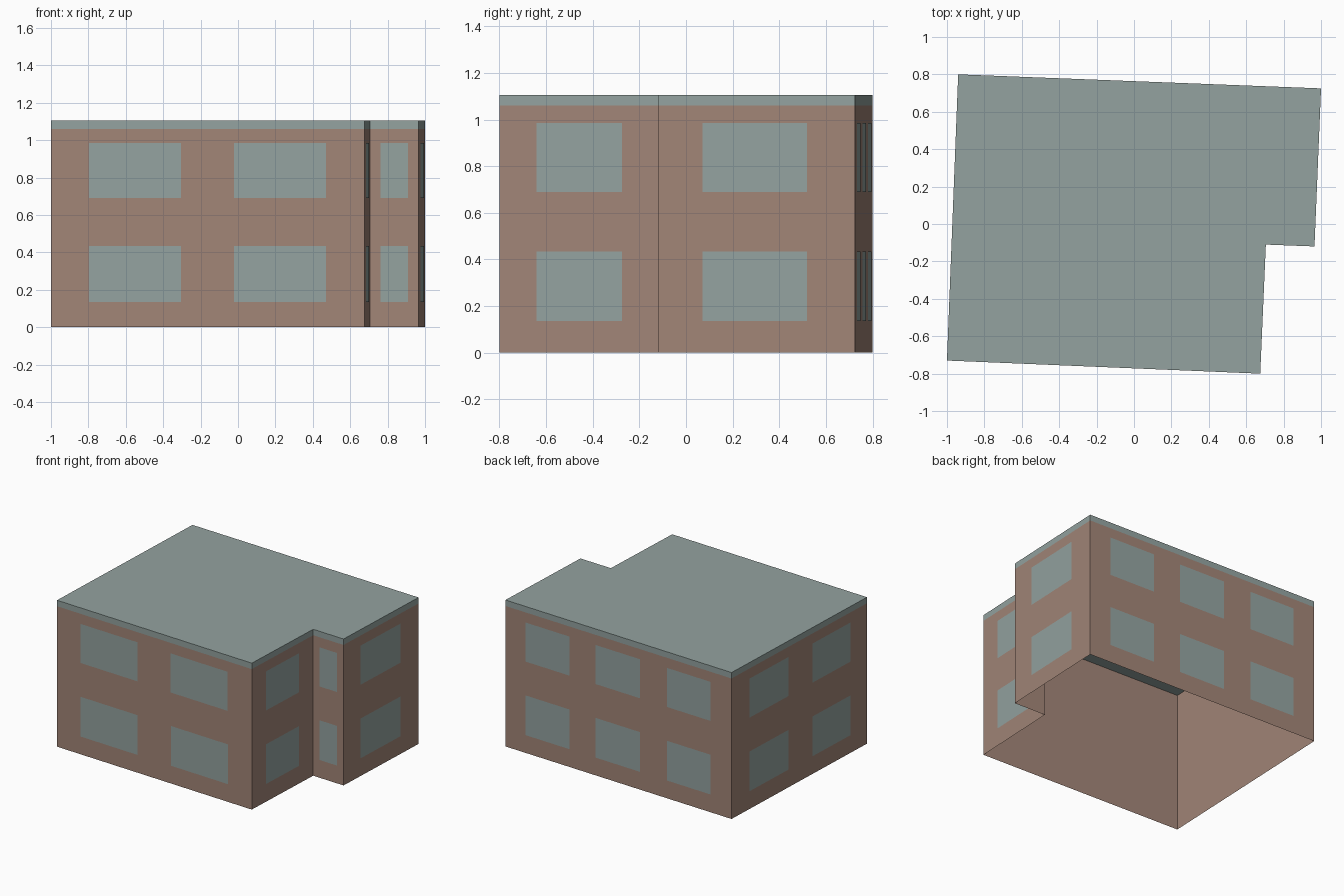
import bpy
import bmesh
from mathutils import Vector

cube = bpy.data.objects.get("Cube")
if cube:
    bpy.data.objects.remove(cube, do_unlink=True)


def make_material(name, color):
    mat = bpy.data.materials.new(name)
    mat.use_nodes = True
    mat.diffuse_color = color
    mat.node_tree.nodes["Principled BSDF"].inputs["Base Color"].default_value = color
    return mat


BRICK = make_material("brick brown", (0.36, 0.235, 0.185, 1))
GREY = make_material("blue grey", (0.295, 0.365, 0.35, 1))

WALL_TOP, ROOF_TOP = 1.06, 1.105
STOREYS = {"lower": (0.135, 0.435), "upper": (0.69, 0.985)}

# Footprint corners, anticlockwise, with a notch at the front left
OUTLINE = [Vector(p) for p in (
    (-1, -0.73), (0.675, -0.8), (0.705, -0.11),
    (0.965, -0.12), (1, 0.725), (-0.94, 0.8))]

# One entry per wall: its name and its windows as fractions along it
WALLS = [
    ("front", [(0.122, 0.415), (0.585, 0.878)]),
    ("notch_side", [(0.232, 0.761)]),
    ("notch_front", [(0.215, 0.784)]),
    ("left", [(0.225, 0.757)]),
    ("back", [(0.089, 0.284), (0.4, 0.596), (0.716, 0.907)]),
    ("right", [(0.132, 0.42), (0.596, 0.875)]),
]


def finish(name, bm, mat):
    mesh = bpy.data.meshes.new(name)
    bm.to_mesh(mesh)
    bm.free()
    mesh.materials.append(mat)
    obj = bpy.data.objects.new(name, mesh)
    bpy.context.collection.objects.link(obj)
    return obj


def prism(name, z0, z1, mat, capped):
    """Extrude the footprint, with or without its end faces."""
    bm = bmesh.new()
    low = [bm.verts.new((*p, z0)) for p in OUTLINE]
    high = [bm.verts.new((*p, z1)) for p in OUTLINE]
    for i in range(len(low)):
        j = (i + 1) % len(low)
        bm.faces.new((low[i], low[j], high[j], high[i]))
    if capped:
        bm.faces.new(high)
        bm.faces.new(low[::-1])
    return finish(name, bm, mat)


def window(name, a, b, span, heights, lift):
    """Flat pane lying just outside the wall from a to b."""
    along = b - a
    out = Vector((along.y, -along.x)).normalized() * lift
    p, q = (a + along * t + out for t in span)
    z0, z1 = heights
    bm = bmesh.new()
    corners = ((*p, z0), (*q, z0), (*q, z1), (*p, z1))
    bm.faces.new([bm.verts.new(c) for c in corners])
    finish(name, bm, GREY)


# Open-bottomed brick shell and the solid roof slab
prism("brick_walls", 0, WALL_TOP, BRICK, False)
prism("roof_slab", WALL_TOP, ROOF_TOP, GREY, True)

# Two storeys of windows on every wall
for i, (wall, spans) in enumerate(WALLS):
    a, b = OUTLINE[i], OUTLINE[(i + 1) % len(OUTLINE)]
    for n, span in enumerate(spans, 1):
        for storey, heights in STOREYS.items():
            proud = wall == "front" and n == 2 and storey == "upper"
            window(f"{wall}_{storey}_window_{n}", a, b, span, heights,
                   0.007 if proud else 0.002)
